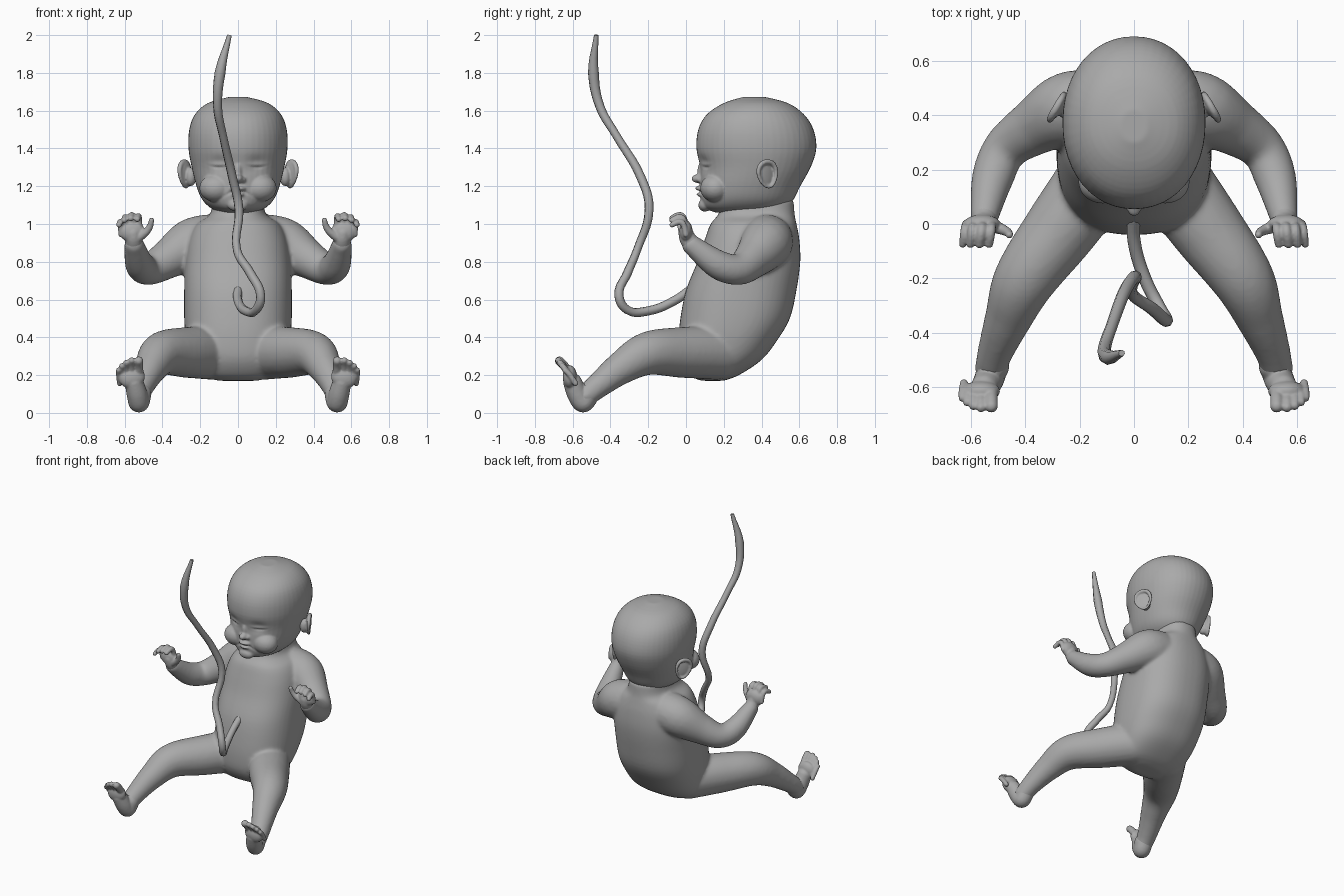
import bpy, bmesh, math
from mathutils import Vector, Matrix

old = bpy.data.objects.get("Cube")
if old:
    bpy.data.objects.remove(old, do_unlink=True)

grey = bpy.data.materials.new("plain_grey")
grey.use_nodes = True
grey.diffuse_color = (0.4, 0.4, 0.4, 1)
grey.node_tree.nodes["Principled BSDF"].inputs["Base Color"].default_value = (0.4, 0.4, 0.4, 1)


def smooth_rows(rows, steps):
    """Catmull-Rom interpolation of rows of numbers."""
    out = []
    for i in range(len(rows) - 1):
        a, b, c, d = (rows[max(0, min(len(rows) - 1, i + k))] for k in (-1, 0, 1, 2))
        for s in range(steps):
            t = s / steps
            out.append([0.5 * (2 * q + (r - p) * t + (2 * p - 5 * q + 4 * r - w) * t * t
                               + (3 * q - p - 3 * r + w) * t ** 3)
                        for p, q, r, w in zip(a, b, c, d)])
    return out + [list(rows[-1])]


def loft(bm, rows, power, n=48):
    """Stack of rounded rings, each row = height, front, back, half width."""
    rings = []
    for z, front, back, rx in smooth_rows(rows, 4):
        ring = []
        for i in range(n):
            c, s = math.cos(math.tau * i / n), math.sin(math.tau * i / n)
            x = math.copysign(abs(c) ** (2 / power), c) * rx
            y = math.copysign(abs(s) ** (2 / power), s) * (back - front) / 2
            ring.append(bm.verts.new((x, (front + back) / 2 + y, z)))
        rings.append(ring)
    for lo, hi in zip(rings, rings[1:]):
        for i in range(n):
            j = (i + 1) % n
            bm.faces.new((lo[i], lo[j], hi[j], hi[i]))
    bm.faces.new(rings[0][::-1])
    bm.faces.new(rings[-1])


def ball(bm, centre, size, rot=Matrix()):
    m = Matrix.Translation(centre) @ rot @ Matrix.Diagonal((*size, 1))
    bmesh.ops.create_icosphere(bm, subdivisions=3, radius=1, matrix=m)


def limb(bm, rows, steps=8):
    """Row = x, y, z, radius; built on the model's left and mirrored."""
    for x, y, z, r in smooth_rows(rows, steps):
        for side in (1, -1):
            ball(bm, (side * x, y, z), (r, r, r))


def finish(ob):
    if not ob.data.materials:
        ob.data.materials.append(grey)
    for o in bpy.context.selected_objects:
        o.select_set(False)
    bpy.context.view_layer.objects.active = ob
    ob.select_set(True)
    bpy.ops.object.shade_smooth()


def skin(name, bm, voxel, relax):
    """Fuse overlapping shapes into one smooth skin."""
    mesh = bpy.data.meshes.new(name)
    bm.to_mesh(mesh)
    bm.free()
    ob = bpy.data.objects.new(name, mesh)
    bpy.context.collection.objects.link(ob)
    fuse = ob.modifiers.new("fuse", 'REMESH')
    fuse.mode = 'VOXEL'
    fuse.voxel_size = voxel
    soft = ob.modifiers.new("soften", 'SMOOTH')
    soft.iterations = relax
    dg = bpy.context.evaluated_depsgraph_get()
    baked = bpy.data.meshes.new_from_object(ob.evaluated_get(dg))
    ob.modifiers.clear()
    ob.data = baked
    finish(ob)
    return ob


# Torso, arms and legs
bm = bmesh.new()
loft(bm, [(.17, .08, .2, .1), (.2, .02, .28, .2), (.28, -.03, .4, .25), (.38, -.04, .48, .275),
          (.5, -.03, .55, .285), (.65, 0, .585, .285), (.8, .06, .605, .28), (.92, .1, .6, .26),
          (1, .13, .585, .22), (1.05, .17, .575, .15), (1.13, .2, .57, .13)], 2.4)
limb(bm, [(.17, .43, .91, .14), (.25, .42, .89, .135), (.36, .36, .82, .105), (.47, .28, .76, .083),
          (.52, .17, .785, .077), (.55, .03, .89, .053)], 10)
limb(bm, [(.14, .16, .32, .145), (.27, -.02, .32, .135), (.4, -.2, .315, .115), (.46, -.34, .24, .088),
          (.51, -.47, .14, .066), (.525, -.53, .09, .06)], 10)
skin("body", bm, .011, 8)

# Hands: palm, four curled fingers and a thumb
bm = bmesh.new()
limb(bm, [(.55, .04, .88, .05), (.552, .01, .92, .044), (.555, 0, .95, .04)])
for side in (1, -1):
    ball(bm, (side * .56, 0, .96), (.068, .035, .058))
for x, z, r in ((.525, 1.045, .017), (.56, 1.05, .018), (.594, 1.04, .017), (.622, 1.015, .016)):
    limb(bm, [(x - .004, 0, z - .07, r), (x, -.015, z - .015, r), (x + .003, -.04, z - .005, r),
              (x + .008, -.074, z - .02, r * .9)], 6)
limb(bm, [(.525, -.005, .93, .026), (.485, -.02, .96, .02), (.465, -.03, .99, .017), (.458, -.04, 1.02, .014)], 6)
skin("hands", bm, .006, 2)

# Feet: heel, sole and five toes
bm = bmesh.new()
limb(bm, [(.52, -.52, .1, .062), (.525, -.545, .058, .056), (.535, -.575, .1, .055), (.55, -.6, .16, .05)])
for side in (1, -1):
    ball(bm, (side * .562, -.615, .19), (.07, .038, .062), Matrix.Rotation(side * .2, 4, 'Y'))
toes = ((.525, -.67, .275, .024), (.563, -.675, .277, .018), (.591, -.668, .265, .017),
        (.614, -.655, .248, .016), (.631, -.64, .226, .015))
for x, y, z, r in toes:
    limb(bm, [(x * .96 + .02, y + .055, z - .07, r), (x, y + .025, z - .025, r), (x, y, z, r)], 6)
skin("feet", bm, .006, 2)

# Head with cheeks, nose, lips and chin
bm = bmesh.new()
loft(bm, [(1.06, .16, .48, .09), (1.085, .1, .53, .145), (1.13, .08, .57, .19), (1.2, .075, .605, .22),
          (1.3, .075, .66, .245), (1.4, .055, .69, .262), (1.5, .065, .675, .258), (1.58, .11, .625, .228),
          (1.64, .2, .54, .16), (1.672, .3, .42, .05)], 2.1)
ball(bm, (0, .07, 1.24), (.028, .042, .024))
ball(bm, (0, .082, 1.28), (.02, .022, .05))
ball(bm, (0, .1, 1.1), (.055, .035, .035))
ball(bm, (0, .082, 1.187), (.042, .035, .016))
ball(bm, (0, .088, 1.157), (.036, .033, .014))
for side in (1, -1):
    ball(bm, (side * .026, .078, 1.234), (.017, .022, .015))
    ball(bm, (side * .115, .155, 1.19), (.09, .08, .075))
head = skin("head", bm, .007, 3)


def bump(d, width):
    return math.exp(-(d / width) ** 2)


# Sockets, closed eyelids, brow and downturned mouth pressed into the face
for v in head.data.vertices:
    x, y, z = abs(v.co.x), v.co.y, v.co.z
    if y < .25:
        eye = bump(x - .1, .05)
        push = .016 * eye * bump(z - 1.315, .04) - .01 * eye * bump(z - 1.312, .018)
        push += .009 * bump(x - .1, .04) * bump(z - 1.3 - 3 * (x - .1) ** 2, .007)
        push += .012 * bump(x, .055) * bump(z - 1.174 + 5 * x * x, .008)
        v.co.y += push

# Ears: shallow shell with a raised rim
for side, name in ((1, "left_ear"), (-1, "right_ear")):
    bm = bmesh.new()
    turn = Matrix.Rotation(side * .65, 4, 'Z') @ Matrix.Rotation(.2, 4, 'X')
    place = Matrix.Translation((side * .272, .425, 1.262)) @ turn
    ball(bm, place.translation, (.012, .05, .068), turn)
    ball(bm, (side * .25, .42, 1.25), (.03, .035, .05))
    turn_steps = 40
    for i in range(turn_steps):
        a = math.tau * i / turn_steps
        r = .011 + .003 * math.sin(a)
        p = place @ Vector((side * (.012 + .008 * math.cos(a)), .052 * math.cos(a) * (1 + .2 * math.sin(a)),
                            .068 * math.sin(a)))
        ball(bm, p, (r, r, r))
    skin(name, bm, .006, 2)

# Cord from the navel, with a flattened swelling near its free end
cord = bpy.data.curves.new("cord", 'CURVE')
cord.dimensions = '3D'
cord.bevel_depth = .024
cord.bevel_resolution = 2
cord.resolution_u = 5
cord.use_fill_caps = True
path = [(0, .04, .665, 1), (0, -.06, .595, 1), (.04, -.2, .54, 1), (.095, -.31, .545, 1), (.12, -.355, .62, 1),
        (.065, -.31, .74, 1), (-.005, -.26, .86, .9), (.005, -.195, 1.08, 1), (-.03, -.24, 1.25, 1),
        (-.08, -.37, 1.47, .9), (-.108, -.455, 1.62, 1), (-.095, -.49, 1.8, 1.2), (-.045, -.475, 2, .5)]
line = cord.splines.new('BEZIER')
line.bezier_points.add(len(path) - 1)
for p, (x, y, z, r) in zip(line.bezier_points, path):
    p.co = (x, y, z)
    p.radius = r
    p.handle_left_type = p.handle_right_type = 'AUTO'
cord_ob = bpy.data.objects.new("cord", cord)
bpy.context.collection.objects.link(cord_ob)
finish(cord_ob)
